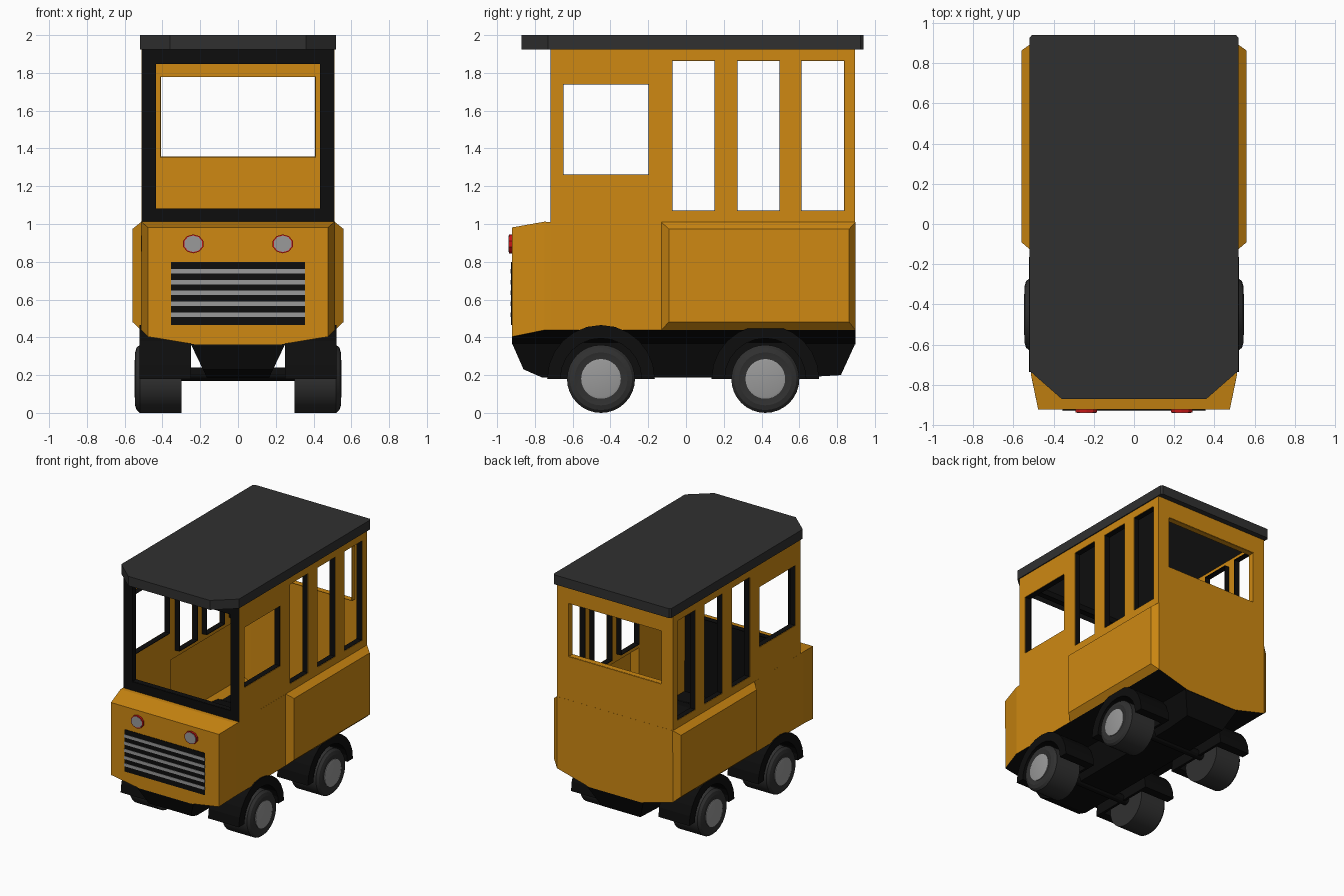
import bpy, bmesh, math
from mathutils import Vector

if "Cube" in bpy.data.objects:
    bpy.data.objects.remove(bpy.data.objects["Cube"])


def material(name, r, g, b):
    m = bpy.data.materials.new(name)
    m.diffuse_color = (r, g, b, 1)
    m.use_nodes = True
    m.node_tree.nodes["Principled BSDF"].inputs["Base Color"].default_value = m.diffuse_color
    return m


ORANGE = material("orange paint", 0.62, 0.25, 0.006)
BLACK = material("black trim", 0.004, 0.004, 0.004)
DARK = material("dark grey", 0.03, 0.03, 0.03)
GREY = material("light grey", 0.32, 0.32, 0.32)
RED = material("red rim", 0.55, 0.008, 0.008)


def make(name, faces, mats, skin=0, smooth=False):
    """Object from (points, material index) faces, welded; skin adds sheet thickness."""
    bm = bmesh.new()
    for pts, mi in faces:
        f = bm.faces.new([bm.verts.new(p) for p in pts])
        f.material_index = mi
        f.smooth = smooth
    bmesh.ops.remove_doubles(bm, verts=bm.verts, dist=1e-5)
    bmesh.ops.recalc_face_normals(bm, faces=bm.faces)
    me = bpy.data.meshes.new(name)
    bm.to_mesh(me)
    bm.free()
    ob = bpy.data.objects.new(name, me)
    bpy.context.collection.objects.link(ob)
    for m in mats:
        me.materials.append(m)
    if skin:
        mod = ob.modifiers.new("sheet", 'SOLIDIFY')
        mod.thickness, mod.offset = skin, 0
    if smooth:
        bpy.context.view_layer.objects.active = ob
        ob.select_set(True)
        bpy.ops.object.shade_smooth_by_angle(angle=math.radians(30))
        ob.select_set(False)
    return ob


def loft(rings, closed=True, caps=True):
    out = []
    for a, b in zip(rings, rings[1:]):
        n = len(a)
        for j in range(n if closed else n - 1):
            k = (j + 1) % n
            out.append(((a[j], a[k], b[k], b[j]), 0))
    if caps:
        out += [(rings[0], 0), (rings[-1], 0)]
    return out


def box(name, x0, x1, y0, y1, z0, z1, mat):
    ring = lambda z: [(x0, y0, z), (x1, y0, z), (x1, y1, z), (x0, y1, z)]
    return make(name, loft([ring(z0), ring(z1)]), [mat])


def circle(n, c, ra, rb, phase=0):
    return [(c[0] + ra * math.cos(2 * math.pi * (i + phase) / n),
             c[1] + rb * math.sin(2 * math.pi * (i + phase) / n)) for i in range(n)]


def wall(name, rect, holes, place, mat, frame_mat, depth=0.045):
    """Flat wall with window openings, plus the reveals inside the openings."""
    us = sorted({*rect[:2], *[u for h in holes for u in h[:2]]})
    vs = sorted({*rect[2:], *[v for h in holes for v in h[2:]]})
    cells = []
    for a, b in zip(us, us[1:]):
        for c, d in zip(vs, vs[1:]):
            u, v = (a + b) / 2, (c + d) / 2
            if not any(h[0] < u < h[1] and h[2] < v < h[3] for h in holes):
                cells.append(([place(*p, 0) for p in ((a, c), (b, c), (b, d), (a, d))], 0))
    make(name, cells, [mat], 0.008)
    frames = []
    for a, b, c, d in holes:
        loop = ((a, c), (b, c), (b, d), (a, d))
        frames += loft([[place(*p, t) for p in loop] for t in (0, depth)], caps=False)
    make(name + "_window_frames", frames, [frame_mat], 0.006)


# Lower body shell: cross-sections along y
stations = [(-.92, .475, .405, .98), (-.75, .51, .44, 1.01), (-.715, .51, .44, 1.01),
            (-.13, .51, .44, 1.01), (.895, .51, .44, 1.01)]
rings = [[(-w, y, zt), (-w, y, zs), (-.23, y, .365), (.23, y, .365), (w, y, zs), (w, y, zt)]
         for y, w, zs, zt in stations]
faces = [(rings[0], 0), (rings[-1], 0)]
for i, (a, b) in enumerate(zip(rings, rings[1:])):
    for j in range(5):
        if i == 3 and j in (0, 4):
            continue
        faces.append(((a[j], a[j + 1], b[j + 1], b[j]), 1 if 0 < j < 4 else 0))
    if i < 2:
        faces.append(((a[0], a[5], b[5], b[0]), 0))
# Raised rear side panels, hollow from inside
for s in (-1, 1):
    base = [(s * .51, y, z) for y, z in ((-.13, .44), (.895, .44), (.895, 1.01), (-.13, 1.01))]
    outer = [(s * .557, y, z) for y, z in ((-.09, .483), (.862, .483), (.862, .972), (-.09, .972))]
    faces += loft([base, outer], caps=False) + [(outer, 0)]
make("lower_body", faces, [ORANGE, BLACK], 0.006)

# Cabin walls
side_windows = [(-.65, -.197, 1.26, 1.74)] + [(y, y + .228, 1.07, 1.865) for y in (-.074, .27, .61)]
for s, label in ((-1, "left"), (1, "right")):
    wall(label + "_cabin_wall", (-.715, .895, 1.01, 1.925), side_windows,
         lambda u, v, d: (s * (.508 - d), u, v), ORANGE, BLACK)
wall("rear_cabin_wall", (-.508, .508, 1.01, 1.925), [(-.41, .41, 1.355, 1.78)],
     lambda u, v, d: (u, .892 - d, v), ORANGE, ORANGE)
wall("windscreen_frame", (-.509, .509, .44, 1.925), [(-.435, .435, 1.08, 1.85)],
     lambda u, v, d: (u, -.713 + d, v), BLACK, BLACK)

# Roof slab with cut front corners
half = [(.36, -.87), (.52, -.73), (.52, .925), (.508, .94)]
plan = half + [(-x, y) for x, y in reversed(half)]
make("roof", loft([[(x, y, z) for x, y in plan] for z in (1.925, 2.0)]), [DARK])

# Chassis keel
keel = []
for y, z in ((-.915, .355), (-.86, .23), (-.76, .187), (.6, .187), (.82, .2), (.893, .36)):
    w = .165 + (z - .187) / .178 * .085
    keel.append([(-.25, y, .367), (-w, y, z), (w, y, z), (.25, y, .367)])
make("chassis", loft(keel), [BLACK])

# Wheels, hubs, arches and axles
tyre = [(.30, .18), (.52, .18), (.537, .165), (.545, .14), (.54, .118)]
hub = [(.50, .118), (.538, .118), (.538, .105), (.543, .105)]
for label, cy in (("front", -.45), ("rear", .42)):
    pts = circle(12, (cy, .205), .035, .035)
    make(label + "_axle", loft([[(x, *p) for p in pts] for x in (-.31, .31)]), [BLACK])
    for s, side in ((-1, "left"), (1, "right")):
        lathe = lambda prof: loft([[(s * x, *p) for p in circle(32, (cy, .18), r, r)] for x, r in prof])
        make(f"{label}_{side}_tyre", lathe(tyre), [DARK], smooth=True)
        make(f"{label}_{side}_rim", lathe(hub[:2]), [BLACK])
        make(f"{label}_{side}_hub", lathe([(.53, .105), (.545, .105), (.548, .095)]), [GREY], smooth=True)
        arc = []
        for i in range(13):
            c, q = math.cos(math.pi * i / 12), math.sin(math.pi * i / 12)
            arc.append([(s * x, cy + r * c, .18 + r * q)
                        for x, r in ((.25, .285), (.522, .285), (.522, .215), (.25, .215))])
        make(f"{label}_{side}_wheel_arch", loft(arc), [BLACK])
        disc = [(cy + .22 * math.cos(math.pi * i / 12), .18 + .22 * math.sin(math.pi * i / 12))
                for i in range(13)]
        make(f"{label}_{side}_arch_cheek", loft([[(s * x, *p) for p in disc] for x in (.25, .27)]), [BLACK])

# Grille with five slats
box("grille", -.355, .355, -.926, -.915, .465, .80, BLACK)
for i in range(5):
    z = .52 + i * .0575
    box(f"grille_slat_{i + 1}", -.355, .355, -.929, -.92, z - .012, z + .012, GREY)

# Headlights
for s, side in ((-1, "left"), (1, "right")):
    for part, k, y, mat in (("rim", 1, -.938, RED), ("lens", .88, -.94, GREY)):
        pts = circle(10, (s * .237, .895), .056 * k, .05 * k, .5)
        make(f"{side}_headlight_{part}", loft([[(p[0], yy, p[1]) for p in pts] for yy in (-.915, y)]), [mat])
